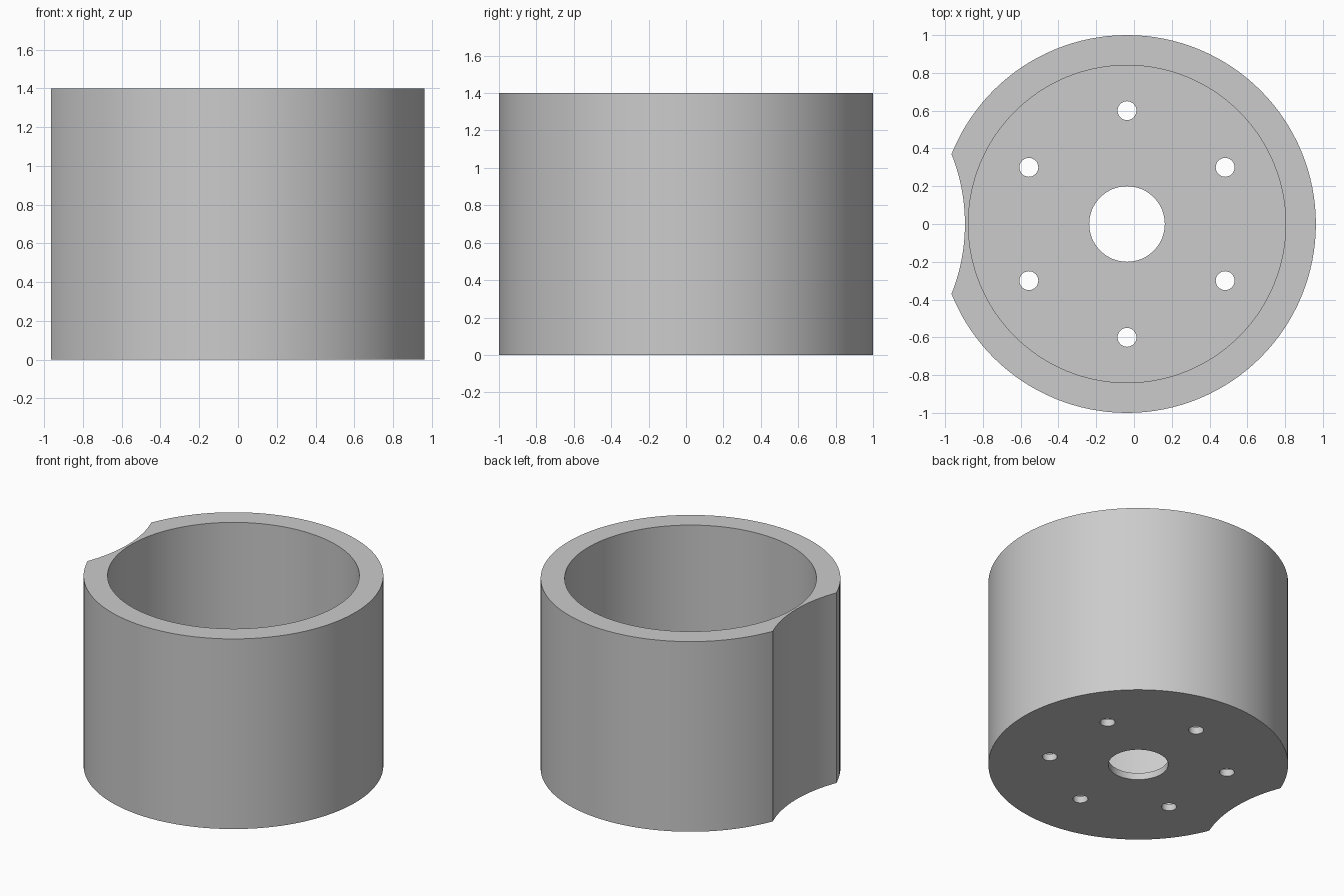
import bpy
from math import radians, sin, cos

cube = bpy.data.objects.get("Cube")
if cube:
    bpy.data.objects.remove(cube, do_unlink=True)

AXIS_X = -0.037      # cup axis; the notch leaves it off-centre
HEIGHT = 1.4
FLOOR = 0.05
NOTCH_OFFSET = 1.858

grey = bpy.data.materials.new("light_grey")
grey.use_nodes = True
colour = (0.6, 0.6, 0.6, 1)
grey.diffuse_color = colour
grey.node_tree.nodes["Principled BSDF"].inputs["Base Color"].default_value = colour


def cylinder(name, radius, x, y, bottom, top, sides):
    bpy.ops.mesh.primitive_cylinder_add(
        vertices=sides, radius=radius, depth=top - bottom,
        location=(AXIS_X + x, y, (bottom + top) / 2))
    obj = bpy.context.object
    obj.name = name
    obj.data.materials.append(grey)
    return obj


def cut(target, cutter):
    cutter.hide_render = True
    mod = target.modifiers.new(cutter.name, 'BOOLEAN')
    mod.operation = 'DIFFERENCE'
    mod.solver = 'EXACT'
    mod.object = cutter
    bpy.context.view_layer.objects.active = target
    bpy.ops.object.modifier_apply(modifier=mod.name)
    bpy.data.objects.remove(cutter, do_unlink=True)


# Cup body
body = cylinder("cup_body", 1, 0, 0, 0, HEIGHT, 128)

# Open interior above a thin floor
cut(body, cylinder("interior", 0.84, 0, 0, FLOOR, HEIGHT + 0.2, 128))

# Concave notch down the right side
cut(body, cylinder("side_notch", 1, -NOTCH_OFFSET, 0, -0.2, HEIGHT + 0.2, 128))

# Central bore through the floor
cut(body, cylinder("centre_bore", 0.2, 0, 0, -0.2, 0.3, 64))

# Ring of six bolt holes
for i in range(6):
    a = radians(30 + 60 * i)
    cut(body, cylinder("bolt_hole", 0.05, 0.6 * cos(a), 0.6 * sin(a), -0.2, 0.3, 32))

# Smooth walls, crisp rims
bpy.ops.object.select_all(action='DESELECT')
body.select_set(True)
bpy.context.view_layer.objects.active = body
bpy.ops.object.shade_smooth_by_angle(angle=radians(30))
